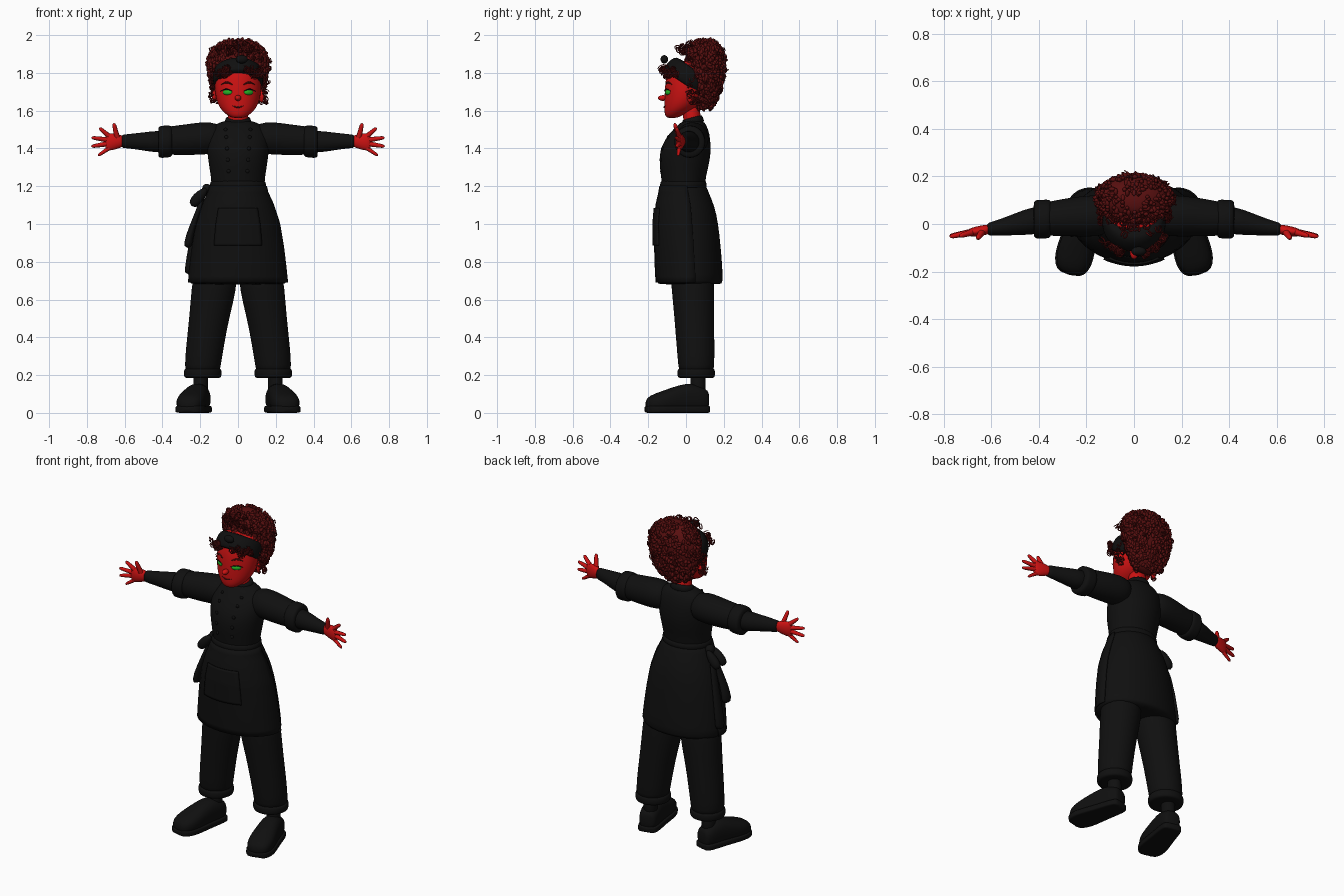
import bpy, bmesh, math, random
from mathutils import Matrix, Vector

random.seed(4)
cube = bpy.data.objects.get("Cube")
if cube:
    bpy.data.objects.remove(cube)


def material(name, r, g, b):
    m = bpy.data.materials.new(name)
    m.use_nodes = True
    m.diffuse_color = (r, g, b, 1)
    bsdf = next(n for n in m.node_tree.nodes if n.type == 'BSDF_PRINCIPLED')
    bsdf.inputs["Base Color"].default_value = (r, g, b, 1)
    return m


cloth = material("black cloth", .005, .005, .005)
skin = material("red skin", .6, .006, .006)
hair = material("dark red hair", .1, .005, .005)
green = material("green eyes", .02, .45, .02)


def link(name, data, mat):
    data.materials.append(mat)
    obj = bpy.data.objects.new(name, data)
    bpy.context.collection.objects.link(obj)
    return obj


def finish(name, bm, mat, mirror=False, sub=0):
    bmesh.ops.recalc_face_normals(bm, faces=bm.faces)
    mesh = bpy.data.meshes.new(name)
    bm.to_mesh(mesh)
    bm.free()
    for p in mesh.polygons:
        p.use_smooth = True
    obj = link(name, mesh, mat)
    if mirror:
        obj.modifiers.new("Mirror", 'MIRROR').use_mirror_merge = False
    if sub:
        mod = obj.modifiers.new("Smooth", 'SUBSURF')
        mod.levels = mod.render_levels = sub
    return obj


def loft(name, rings, mat, axis='z', power=1, mirror=False, mat4=None, n=24):
    """Skin rings of (position, centre 1, centre 2, radius 1, radius 2)."""
    bm = bmesh.new()
    loops = []
    for p, c1, c2, r1, r2 in rings:
        loop = []
        for i in range(n):
            a = math.tau * i / n
            c, s = math.cos(a), math.sin(a)
            u = c1 + r1 * math.copysign(abs(c) ** power, c)
            v = c2 + r2 * math.copysign(abs(s) ** power, s)
            co = {'z': (u, v, p), 'x': (p, u, v), 'y': (u, p, v)}[axis]
            loop.append(bm.verts.new(co))
        loops.append(loop)
    for a, b in zip(loops, loops[1:]):
        for i in range(n):
            j = (i + 1) % n
            bm.faces.new((a[i], a[j], b[j], b[i]))
    bm.faces.new(loops[0])
    bm.faces.new(loops[-1])
    if mat4:
        bm.transform(mat4)
    return finish(name, bm, mat, mirror, 1)


def surf(rings, z, a, off=0):
    """Point on an upright loft at a height and angle."""
    for lo, hi in zip(rings, rings[1:]):
        if z <= hi[0]:
            break
    t = min(1, max(0, (z - lo[0]) / (hi[0] - lo[0])))
    _, cx, cy, rx, ry = (p + (q - p) * t for p, q in zip(lo, hi))
    return Vector((cx + (rx + off) * math.cos(a), cy + (ry + off) * math.sin(a), z))


def front(rings, x, z, off=0):
    """Point on the front of an upright loft at x and height."""
    rx = surf(rings, z, 0).x
    return surf(rings, z, -math.acos(max(-1, min(1, x / rx))), off)


def sheet(name, rings, half, z0, z1, off, thick, mat, n=16):
    """Curved cloth panel laid over the front of a loft."""
    bm = bmesh.new()
    rows = [[bm.verts.new(surf(rings, z0 + (z1 - z0) * j / n,
                               math.radians(-90 + half * (2 * i / n - 1)), off))
             for i in range(n + 1)] for j in range(n + 1)]
    for a, b in zip(rows, rows[1:]):
        for i in range(n):
            bm.faces.new((a[i], a[i + 1], b[i + 1], b[i]))
    obj = finish(name, bm, mat)
    mod = obj.modifiers.new("Thickness", 'SOLIDIFY')
    mod.thickness, mod.offset = thick, 0


def tube(name, paths, depth, mat, res=2):
    """Round strands through (points, radius factors)."""
    cu = bpy.data.curves.new(name, 'CURVE')
    cu.dimensions, cu.bevel_depth, cu.bevel_resolution = '3D', depth, res
    cu.use_fill_caps = True
    for pts, radii in paths:
        sp = cu.splines.new('POLY')
        sp.points.add(len(pts) - 1)
        sp.use_smooth = True
        for q, p, r in zip(sp.points, pts, radii):
            q.co, q.radius = (*p, 1), r
    return link(name, cu, mat)


def ball(name, loc, size, mat, rot=0, mirror=False):
    bm = bmesh.new()
    m = Matrix.Translation(loc) @ Matrix.Rotation(rot, 4, 'Z') @ Matrix.Diagonal((*size, 1))
    bmesh.ops.create_uvsphere(bm, u_segments=20, v_segments=12, radius=1, matrix=m)
    return finish(name, bm, mat, mirror)


def flip(pts):
    return [(-p[0], p[1], p[2]) for p in pts]


# Head and neck
head = [(1.56, 0, -.075, .03, .025), (1.575, 0, -.065, .056, .046), (1.6, 0, -.04, .087, .076),
        (1.64, 0, -.015, .112, .1), (1.7, 0, 0, .124, .114), (1.76, 0, .01, .124, .12),
        (1.82, 0, .02, .115, .115), (1.87, 0, .03, .085, .085)]
loft("head", head, skin)
loft("neck", [(1.48, 0, .04, .06, .05), (1.54, 0, .035, .052, .046), (1.66, 0, .02, .055, .05)], skin)
ball("nose", (0, -.122, 1.667), (.017, .026, .015), skin)
ball("ears", (.124, .025, 1.675), (.012, .022, .034), skin, .3, True)
ball("eyes", front(head, .059, 1.697, -.007), (.028, .012, .015), green, .5, True)

# Brows, lashes and mouth
span = [i / 6 for i in range(7)]
arch = [math.sin(math.pi * t) for t in span]
taper = [.4 + .6 * a for a in arch]
brow = [front(head, .03 + .06 * t, 1.738 + .012 * a) for t, a in zip(span, arch)]
lash = [front(head, .03 + .06 * t, 1.703 + .011 * a, .005) for t, a in zip(span, arch)]
smile = [front(head, .064 * t - .032, 1.626 - .008 * a) for t, a in zip(span, arch)]
tube("brows", [(brow, taper), (flip(brow), taper)], .005, hair)
tube("lashes", [(lash, taper), (flip(lash), taper)], .003, cloth)
tube("mouth", [(smile, taper)], .004, hair)

# Hair mass with tight curls over it
mass = [(1.6, 0, .09, .045, .03), (1.65, 0, .105, .1, .05), (1.72, 0, .112, .138, .072),
        (1.8, 0, .11, .155, .09), (1.87, 0, .105, .158, .1), (1.92, 0, .103, .135, .09),
        (1.955, 0, .1, .09, .062), (1.975, 0, .1, .04, .03)]
loft("hair", mass, hair)
bm = bmesh.new()
for i in range(900):
    z = random.uniform(1.61, 1.975)
    a = random.uniform(0, math.tau)
    tilt = Matrix.Rotation(random.uniform(0, 3), 4, random.choice('XYZ'))
    m = Matrix.Translation(surf(mass, z, a, .002)) @ tilt @ Matrix.Diagonal((.009, .009, .016, 1))
    bmesh.ops.create_icosphere(bm, subdivisions=2, radius=1, matrix=m)
finish("hair_curls", bm, hair)


def ringlet(c, r, turns=1.5):
    """Small loose spiral strand starting at c."""
    c, d = Vector(c), Vector([random.uniform(-1, 1) for _ in 'xyz']).normalized()
    u = d.orthogonal().normalized()
    v = d.cross(u)
    k = 16
    return ([c + d * r * 1.5 * i / k + (u * math.cos(w) + v * math.sin(w)) * r
             for i in range(k + 1) for w in [math.tau * turns * i / k]], [1 - .03 * i for i in range(k + 1)])


wisps = []
for i in range(36):                                   # flyaways round the mass
    wisps.append(ringlet(surf(mass, random.uniform(1.65, 1.965), random.uniform(0, math.tau), .006), .012))
for s in (-1, 1):
    for i in range(22):                               # temples and fringe
        x = random.uniform(.04, .135)
        wisps.append(ringlet((s * x, -.125 + x * x * 4 + random.uniform(-.015, .01),
                              1.815 - x * .15 + random.uniform(-.02, .025)), .013))
    for i in range(14):                               # strands beside the cheeks
        wisps.append(ringlet((s * random.uniform(.125, .145), random.uniform(0, .06),
                              random.uniform(1.64, 1.8)), .012))
for i in range(16):                                   # tuft over the scarf
    wisps.append(ringlet((random.uniform(-.1, .1), random.uniform(-.05, .02), random.uniform(1.9, 1.96)), .014))
tube("loose_curls", wisps, .004, hair, 1)

# Head scarf with a knot
tilt = Matrix.Translation((0, .012, 1.78)) @ Matrix.Rotation(-.6, 4, 'X')
loft("head_scarf", [(-.046, 0, 0, .126, .124), (-.043, 0, 0, .132, .13), (0, 0, 0, .137, .136),
                    (.045, 0, .004, .128, .124), (.055, 0, .01, .115, .11)], cloth, mat4=tilt)
ball("scarf_knot", (.02, -.115, 1.872), (.032, .02, .022), cloth)

# Jacket body, collar and buttons
torso = [(1.16, 0, -.012, .145, .117), (1.22, 0, -.014, .14, .114), (1.28, 0, -.012, .15, .126),
         (1.36, 0, -.006, .162, .138), (1.42, 0, .002, .168, .13), (1.48, 0, .018, .163, .108),
         (1.525, 0, .033, .13, .075), (1.55, 0, .038, .07, .052)]
loft("jacket", torso, cloth)
lean = Matrix.Translation((0, .038, 1.54)) @ Matrix.Rotation(.25, 4, 'X')
loft("collar", [(-.03, 0, 0, .076, .062), (.015, 0, 0, .068, .056), (.028, 0, 0, .066, .054)], cloth, mat4=lean)
for i, z in enumerate((1.28, 1.34, 1.4, 1.46, 1.5)):
    ball(f"buttons_{i}", front(torso, .05 + .004 * i, z), (.01, .006, .01), cloth, .2, True)

# Sleeves, rolled cuffs, forearms
loft("sleeves", [(.08, .035, 1.455, .07, .07), (.15, .035, 1.455, .088, .086), (.21, .033, 1.452, .086, .086),
                 (.29, .028, 1.445, .08, .081), (.36, .022, 1.442, .072, .076), (.4, .02, 1.44, .066, .07)],
     cloth, 'x', mirror=True)
loft("sleeve_cuffs", [(.348, .022, 1.438, .07, .07), (.352, .022, 1.438, .083, .085), (.385, .02, 1.436, .082, .086),
                      (.418, .02, 1.434, .083, .086), (.423, .02, 1.434, .068, .07)], cloth, 'x', mirror=True)
loft("forearms", [(.38, .02, 1.436, .064, .064), (.46, .008, 1.436, .054, .054), (.54, -.01, 1.438, .039, .043),
                  (.6, -.02, 1.438, .028, .036), (.62, -.022, 1.438, .027, .035)], cloth, 'x', mirror=True)

# Hands
loft("palms", [(.6, -.02, 1.438, .02, .027), (.63, -.026, 1.438, .022, .036), (.665, -.032, 1.435, .022, .046),
               (.695, -.036, 1.433, .016, .044), (.703, -.037, 1.433, .008, .035)], skin, 'x', mirror=True)
digits = []
for root, tip, size in (((.64, -.035, 1.46), (.657, -.06, 1.53), 1.1), ((.685, -.036, 1.467), (.732, -.05, 1.507), 1),
                        ((.695, -.037, 1.446), (.772, -.053, 1.457), 1), ((.695, -.036, 1.424), (.773, -.05, 1.411), 1),
                        ((.68, -.035, 1.403), (.738, -.042, 1.364), .85)):
    a, b = Vector(root), Vector(tip)
    path = [a.lerp(b, t) for t in (0, .5, .85, 1, 1.05)]
    widths = [size * w for w in (1.2, 1, .85, .6, .15)]
    digits += [(path, widths), (flip(path), widths)]
tube("fingers", digits, .0115, skin)

# Apron skirt, wrapped panel, waistband and pocket
skirt = [(.68, 0, .02, .255, .168), (.685, 0, .02, .262, .177), (.78, 0, .016, .252, .178), (.88, 0, .01, .24, .175),
         (1, 0, .003, .22, .17), (1.1, 0, -.003, .188, .155), (1.17, 0, -.012, .156, .13), (1.23, 0, -.015, .142, .118)]
loft("skirt", skirt, cloth)
sheet("apron_panel", skirt, 100, .69, 1.2, .001, .006, cloth)
sheet("apron_pocket", skirt, 31, .885, 1.085, .007, .009, cloth)
loft("waistband", [(1.19, 0, -.014, .148, .122), (1.193, 0, -.014, .153, .127),
                   (1.227, 0, -.014, .147, .122), (1.23, 0, -.014, .14, .116)], cloth)

# Side bow with loops and tails
ball("bow_knot", (-.165, 0, 1.185), (.025, .03, .028), cloth)
for i, (y, x, z) in enumerate(((-.025, -.255, 1.09), (.03, -.24, 1.1))):
    turn = Matrix.Translation((-.165, y, 1.19)) @ Matrix.Rotation(math.atan2(x + .165, z - 1.19), 4, 'Y')
    loft(f"bow_loop_{i}", [(0, 0, 0, .012, .012), (.045, 0, 0, .028, .025), (.09, 0, 0, .032, .028),
                           (.125, 0, 0, .018, .018)], cloth, mat4=turn, n=12)
for i, (y, x, z) in enumerate(((-.02, -.265, .87), (.04, -.262, .73))):
    loft(f"bow_tail_{i}", [(z, x, y, .024, .04), (z + .06, x + .004, y, .022, .035),
                           (1.04, -.222, y, .014, .025), (1.19, -.168, 0, .012, .015)], cloth, n=12)

# Trousers, turn-ups and ankles
loft("trousers", [(.2, .187, .055, .088, .09), (.24, .188, .055, .096, .096), (.36, .174, .05, .101, .101),
                  (.5, .153, .044, .106, .106), (.66, .126, .037, .121, .114), (.8, .115, .03, .115, .12)],
     cloth, mirror=True)
loft("turn_ups", [(.184, .187, .054, .085, .085), (.187, .187, .054, .099, .099), (.21, .187, .054, .102, .101),
                  (.233, .187, .054, .099, .099), (.237, .187, .054, .085, .085)], cloth, mirror=True)
loft("ankles", [(.08, .198, .06, .042, .045), (.15, .198, .065, .038, .04), (.24, .195, .06, .04, .042)],
     cloth, mirror=True)

# Shoes splayed outwards
splay = Matrix.Translation((.229, -.045, 0)) @ Matrix.Rotation(.24, 4, 'Z')
shoe = [(.168, .068, .036, .04), (.155, .07, .052, .058), (.1, .077, .06, .074), (.05, .08, .062, .078),
        (-.02, .07, .07, .068), (-.09, .057, .078, .056), (-.145, .05, .066, .044), (-.172, .04, .036, .028)]
loft("shoes", [(y, 0, z, rx, rz) for y, z, rx, rz in shoe], cloth, 'y', .8, True, splay)
loft("shoe_soles", [(y * 1.02, 0, .019, rx + .006, .019) for y, z, rx, rz in shoe], cloth, 'y', .35, True, splay)
